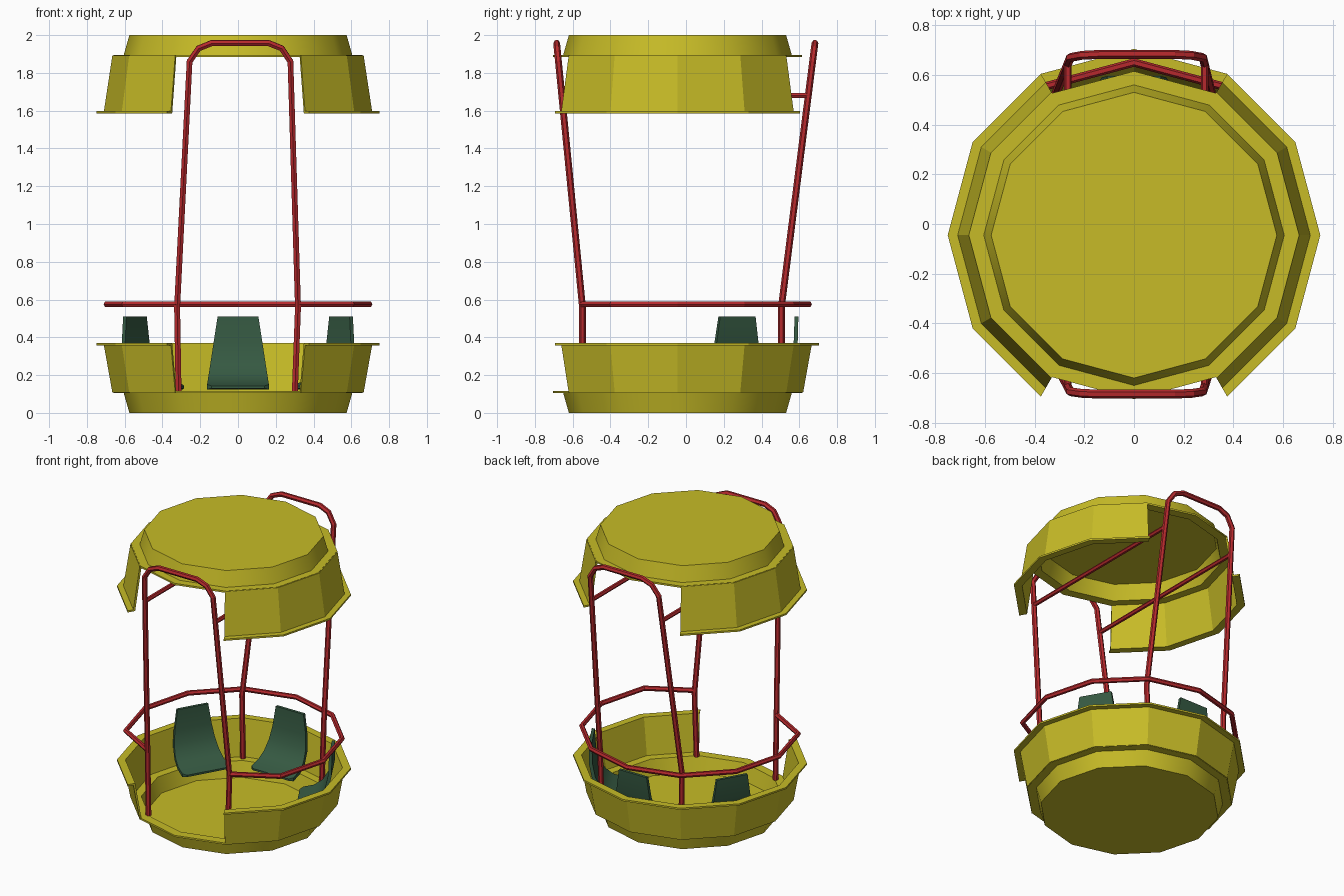
import bpy, bmesh, math
from math import radians, sin, cos
from mathutils import Vector

if "Cube" in bpy.data.objects:
    bpy.data.objects.remove(bpy.data.objects["Cube"])

CY = -0.045   # y of the cabin axis


def material(name, rgb):
    m = bpy.data.materials.new(name)
    m.use_nodes = True
    m.diffuse_color = (*rgb, 1)
    m.node_tree.nodes["Principled BSDF"].inputs["Base Color"].default_value = (*rgb, 1)
    return m


yellow = material("yellow paint", (0.57, 0.50, 0.02))
red = material("red paint", (0.47, 0.022, 0.026))
green = material("dark green plastic", (0.036, 0.10, 0.054))


def add_object(name, mesh, mat, smooth=False):
    ob = bpy.data.objects.new(name, mesh)
    bpy.context.collection.objects.link(ob)
    mesh.materials.clear()
    mesh.materials.append(mat)
    if smooth:
        bpy.ops.object.select_all(action="DESELECT")
        ob.select_set(True)
        bpy.context.view_layer.objects.active = ob
        bpy.ops.object.shade_smooth_by_angle(angle=radians(35))
    return ob


def finish(name, bm, mat, smooth=False):
    bmesh.ops.recalc_face_normals(bm, faces=bm.faces)
    mesh = bpy.data.meshes.new(name)
    bm.to_mesh(mesh)
    bm.free()
    return add_object(name, mesh, mat, smooth)


def polar(r, degrees, z):
    return Vector((r * cos(radians(degrees)), CY + r * sin(radians(degrees)), z))


def dish(name, flip):
    """Twelve-sided shallow pan with a flat ledge."""
    profile = [(0.575, 0), (0.605, 0.105), (0.66, 0.105),
               (0.66, 0.117), (0.595, 0.117), (0.565, 0.012)]
    bm = bmesh.new()
    rings = [[bm.verts.new(polar(r, a, flip(z))) for a in range(0, 360, 30)]
             for r, z in profile]
    for lo, hi in zip(rings, rings[1:]):
        for i in range(12):
            j = (i + 1) % 12
            bm.faces.new((lo[i], lo[j], hi[j], hi[i]))
    bm.faces.new(rings[0])
    bm.faces.new(rings[-1])
    finish(name, bm, yellow, smooth=True)


def wall(name, start, end, height, flip):
    """Flared wall with an outer lip, between two angles."""
    top = height - 0.012
    profile = [(0.665, 0.107), (0.71, top), (0.75, top),
               (0.75, height), (0.697, height), (0.652, 0.107)]
    bm = bmesh.new()
    sections = [[bm.verts.new(polar(r, a, flip(z))) for r, z in profile]
                for a in range(start, end + 1, 30)]
    n = len(profile)
    for a, b in zip(sections, sections[1:]):
        for i in range(n):
            j = (i + 1) % n
            bm.faces.new((a[i], a[j], b[j], b[i]))
    bm.faces.new(sections[0])
    bm.faces.new(sections[-1])
    finish(name, bm, yellow)


def tube(name, points, radius):
    curve = bpy.data.curves.new(name + "_path", "CURVE")
    curve.dimensions = "3D"
    curve.bevel_depth = radius
    curve.bevel_resolution = 1
    curve.use_fill_caps = True
    spline = curve.splines.new("POLY")
    spline.points.add(len(points) - 1)
    for p, co in zip(spline.points, points):
        p.co = (*co, 1)
    temp = bpy.data.objects.new(name + "_path", curve)
    bpy.context.collection.objects.link(temp)
    deps = bpy.context.evaluated_depsgraph_get()
    mesh = bpy.data.meshes.new_from_object(temp.evaluated_get(deps))
    bpy.data.objects.remove(temp)
    for p in mesh.polygons:
        p.use_smooth = False
    mesh.name = name
    add_object(name, mesh, red)


def seat(name, angle):
    """Curved one-piece chair, wider towards the cushion."""
    front = [(0.62, 0.51), (0.615, 0.37), (0.595, 0.28), (0.555, 0.21),
             (0.50, 0.168), (0.43, 0.15), (0.41, 0.143)]
    back = [(0.64, 0.51), (0.636, 0.36), (0.615, 0.265), (0.57, 0.19),
            (0.51, 0.148), (0.43, 0.125), (0.41, 0.13)]
    out = Vector((cos(radians(angle)), sin(radians(angle)), 0))
    side = Vector((-out.y, out.x, 0))
    bm = bmesh.new()
    rows = []
    for (rf, zf), (rb, zb) in zip(front, back):
        w = 0.108 + 0.057 * (0.51 - zf) / 0.37
        if rf < 0.42:
            w -= 0.025   # rounded front corners
        rows.append([bm.verts.new(Vector((0, CY, z)) + out * r + side * s)
                     for r, z, s in ((rf, zf, -w), (rf, zf, w), (rb, zb, w), (rb, zb, -w))])
    for a, b in zip(rows, rows[1:]):
        for i in range(4):
            j = (i + 1) % 4
            bm.faces.new((a[i], a[j], b[j], b[i]))
    bm.faces.new(rows[0])
    bm.faces.new(rows[-1])
    finish(name, bm, green, smooth=True)


# Floor tub, open at the front
upright = lambda z: z
dish("floor_pan", upright)
wall("tub_wall", -60, 240, 0.37, upright)

# Roof, open at the front and the back
inverted = lambda z: 2 - z
dish("roof_pan", inverted)
wall("left_roof_wall", -60, 60, 0.415, inverted)
wall("right_roof_wall", 120, 240, 0.415, inverted)


# Arched tube frames, leaning outwards above the handrail
def frame_y(z, low, high):
    return low + (high - low) * max(0, z - 0.56) / 1.4


half = [(0.308, 0.115), (0.32, 0.56), (0.267, 1.86), (0.22, 1.93), (0.15, 1.958)]
frames = {"front_frame": (-0.548, -0.685), "back_frame": (0.505, 0.683)}
for name, (low, high) in frames.items():
    path = [(x, z) for x, z in half] + [(-x, z) for x, z in reversed(half)]
    tube(name, [(x + 0.01 * (z - 0.8), frame_y(z, low, high), z) for x, z in path], 0.018)

# Bars joining the two frames under the roof
for name, s in (("left_roof_bar", 1), ("right_roof_bar", -1)):
    tube(name, [(s * 0.275 + 0.009, frame_y(1.68, *f), 1.68) for f in frames.values()], 0.015)

# Handrail around the cabin, ending on the front posts
rail = [polar(0.695, a, 0.575) for a in range(-30, 211, 30)]
tube("handrail", [(0.318, -0.55, 0.575)] + rail + [(-0.322, -0.55, 0.575)], 0.017)

# Seats
for name, angle in (("left_seat", 30), ("back_seat", 90), ("right_seat", 150)):
    seat(name, angle)
